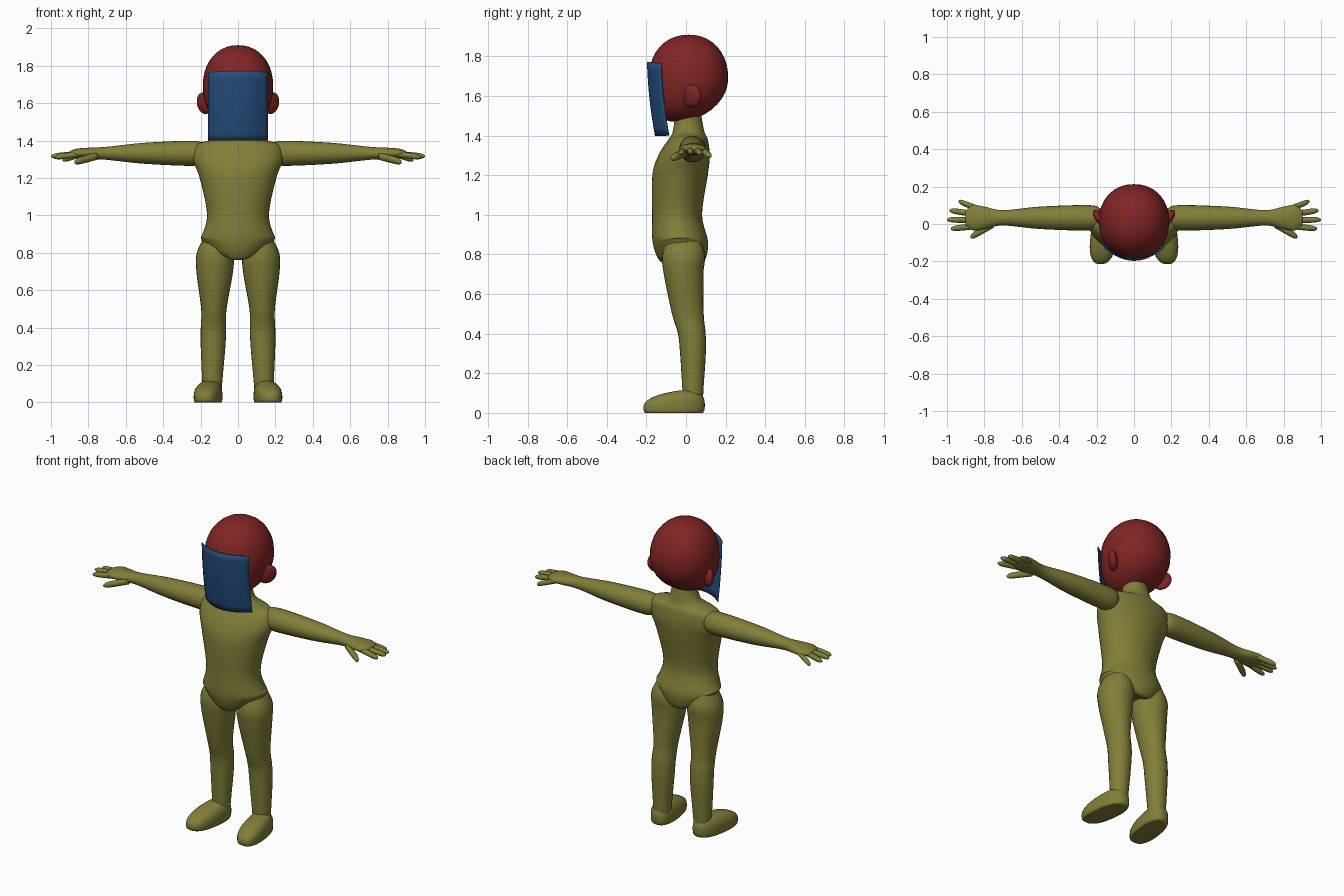
import bpy, bmesh, math

if "Cube" in bpy.data.objects:
    bpy.data.objects.remove(bpy.data.objects["Cube"])


def material(name, red, green, blue):
    mat = bpy.data.materials.new(name)
    mat.use_nodes = True
    colour = (red, green, blue, 1)
    mat.diffuse_color = colour
    shader = next(n for n in mat.node_tree.nodes if n.type == 'BSDF_PRINCIPLED')
    shader.inputs["Base Color"].default_value = colour
    return mat


OLIVE = material("olive", .22, .21, .04)
RED = material("dark red", .22, .018, .018)
BLUE = material("dark blue", .018, .075, .2)


def finish(name, bm, mat, mirror=False):
    bmesh.ops.recalc_face_normals(bm, faces=bm.faces)
    for face in bm.faces:
        face.smooth = True
    mesh = bpy.data.meshes.new(name)
    bm.to_mesh(mesh)
    bm.free()
    mesh.materials.append(mat)
    part = bpy.data.objects.new(name, mesh)
    bpy.context.collection.objects.link(part)
    if mirror:
        part.modifiers.new("Mirror", 'MIRROR').use_mirror_merge = False
    return part


def smooth_rings(rings, steps=5):
    """Pass a smooth spline through a few rings."""
    padded = [rings[0], *rings, rings[-1]]
    result = []
    for before, start, end, after in zip(padded, padded[1:], padded[2:], padded[3:]):
        for step in range(steps):
            t = step / steps
            result.append([
                b + t * ((c - a) + t * ((2*a - 5*b + 4*c - d) + t * (3*b - a - 3*c + d))) / 2
                for a, b, c, d in zip(before, start, end, after)])
    return result + [rings[-1]]


def loft(name, axis, rings, mat, mirror=False, sides=24, adjust=None):
    """Skin oval rings: position, centre and centre, radius and radius."""
    bm = bmesh.new()
    loops = []
    for pos, centre_a, centre_b, radius_a, radius_b in rings:
        loop = []
        for side in range(sides):
            turn = math.tau * side / sides
            a = centre_a + radius_a * math.cos(turn)
            b = centre_b + radius_b * math.sin(turn)
            point = (pos, a, b) if axis == 'x' else (a, b, pos)
            loop.append(bm.verts.new(adjust(*point) if adjust else point))
        loops.append(loop)
    for low, high in zip(loops, loops[1:]):
        for side in range(sides):
            bm.faces.new((low[side - 1], low[side], high[side], high[side - 1]))
    bm.faces.new(loops[0])
    bm.faces.new(loops[-1])
    return finish(name, bm, mat, mirror)


def blob(name, centre, radii, mat, fullness=2, mirror=False, adjust=None):
    """Ellipsoid; a fullness above two makes it boxier."""
    bm = bmesh.new()
    bmesh.ops.create_uvsphere(bm, u_segments=32, v_segments=20, radius=1)
    for vert in bm.verts:
        size = sum(abs(c) ** fullness for c in vert.co) ** (1 / fullness)
        point = [m + r * c / size for m, r, c in zip(centre, radii, vert.co)]
        vert.co = adjust(*point) if adjust else point
    return finish(name, bm, mat, mirror)


def ramp(value, start, end):
    t = max(0, min(1, (value - start) / (end - start)))
    return t * t * (3 - 2 * t)


# Torso and neck, with the lower edge cut up over the outside of each leg
def hip_cut(x, y, z):
    return x, y, z + ramp(z, .9, .78) * max(0, abs(x) - .03) / 2


torso = [  # height, half width, centre y, half depth
    (.775, .08, -.02, .05), (.765, .18, -.02, .11), (.86, .2, -.028, .14),
    (1, .165, -.045, .126), (1.2, .205, -.03, .14), (1.3, .24, -.01, .13),
    (1.38, .22, .01, .1), (1.42, .1, .013, .08), (1.52, .07, .01, .064)]
loft("torso", 'z', smooth_rings([(z, 0, y, w, d) for z, w, y, d in torso]),
     OLIVE, sides=40, adjust=hip_cut)

# Head, with the chin pushed forward
blob("head", (0, .013, 1.69), (.188, .2, .22), RED, fullness=2.15,
     adjust=lambda x, y, z: (x, y - 1.2 * max(0, 1.69 - z) ** 2, z))

# Ears, swept back as they flare out
blob("ears", (.18, .03, 1.6), (.04, .036, .058), RED, mirror=True,
     adjust=lambda x, y, z: (x + (z - 1.6) / 9, y + (x - .18) * .7, z))

# Face shield, bowed across and slightly bowed down
bm = bmesh.new()
bmesh.ops.create_grid(bm, x_segments=16, y_segments=10, size=1)
for vert in bm.verts:
    across, up = vert.co.x, vert.co.y / 2 + .5
    vert.co = (.16 * across,
               -.155 - .07 * up + .03 * up ** 2 + .07 * across ** 2,
               1.4 + up * (.373 - .008 * across ** 2))
shield = finish("face_shield", bm, BLUE)
thickness = shield.modifiers.new("Thickness", 'SOLIDIFY')
thickness.thickness = .004
thickness.offset = 0

# Arms, running into the palms
arms = [  # distance out, half depth, half height
    (.18, .05, .05), (.24, .068, .067), (.5, .06, .056), (.7, .041, .035),
    (.8, .06, .03), (.86, .068, .025), (.9, .04, .012)]
loft("arms", 'x', smooth_rings([(x, .033, 1.332, d, h) for x, d, h in arms]),
     OLIVE, mirror=True)


# Fingers fan out from the palm, with rounded tips
def finger(name, base, tip, radius):
    rings = []
    for step in range(12):
        t = math.sin(step / 11 * math.pi / 2)
        x, y, z = (a + (b - a) * t for a, b in zip(base, tip))
        width = radius * max(.05, 1 - t ** 9) ** .5
        rings.append((x, y, z, width, width))
    loft(name, 'x', rings, OLIVE, mirror=True, sides=12)


for number, name in enumerate(("index", "middle", "ring", "little")):
    fan = number - 1.5
    finger(name + "_fingers", (.83, .035 + .03 * fan, 1.33),
           (1 - .017 * (fan + .4) ** 2, .048 + .049 * fan,
            1.316 - .005 * (fan + .5) ** 2), .016)
finger("thumbs", (.75, 0, 1.318), (.875, -.07, 1.285), .02)

# Legs, lean inwards and step forward above the knee
legs = [  # height, half width, half depth
    (.05, .05, .05), (.13, .055, .054), (.3, .066, .065), (.4, .068, .07),
    (.5, .068, .08), (.7, .098, .1), (.8, .098, .108), (.89, .055, .075)]
loft("legs", 'z', smooth_rings([
    (z, .14 - .022 * z, .035 - .047 * ramp(z, .33, .65), w, d)
    for z, w, d in legs]), OLIVE, mirror=True)

# Feet, with flat soles and a rising instep
blob("feet", (.16, -.06, .025), (.072, .155, .06), OLIVE, fullness=2.6,
     mirror=True, adjust=lambda x, y, z: (
         x - (y + .06) * .12, y, max(0, z) * (1.4 + 2 * y)))
